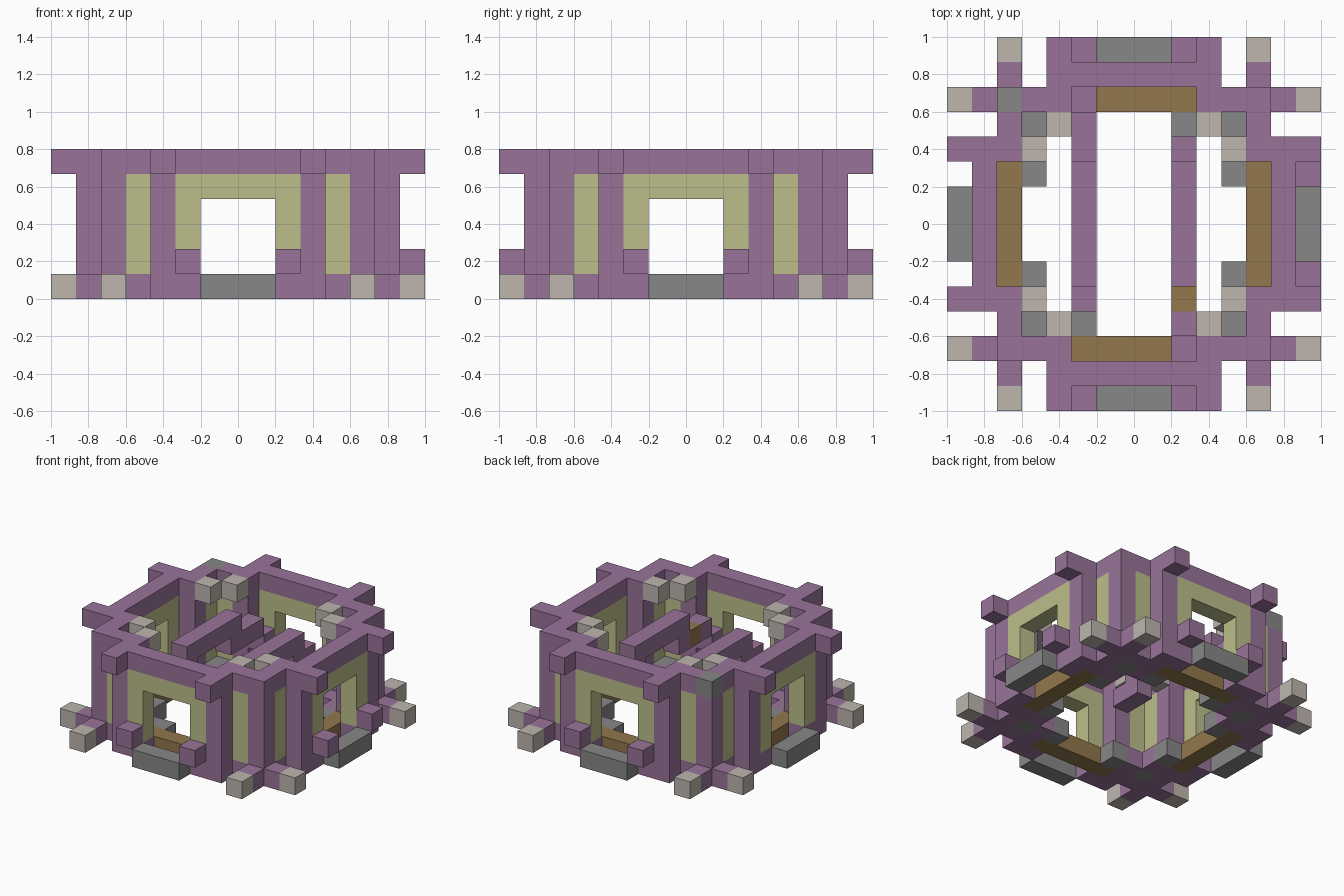
import bpy, bmesh

cube = bpy.data.objects.get("Cube")
if cube:
    bpy.data.objects.remove(cube)

U = 2 / 15  # edge of one block


def material(name, rgb):
    col = [(c / 255 / 12.92) if c < 11 else ((c / 255 + 0.055) / 1.055) ** 2.4 for c in rgb] + [1]
    m = bpy.data.materials.new(name)
    m.use_nodes = True
    m.diffuse_color = col
    m.node_tree.nodes["Principled BSDF"].inputs["Base Color"].default_value = col
    return m


PURPLE = material("purple wood", (153, 116, 153))
YELLOW = material("pale yellow", (188, 190, 138))
BEIGE = material("beige lamp", (189, 182, 174))
GREY = material("grey stone", (135, 135, 135))
BROWN = material("brown plank", (146, 119, 76))


def images(box, mode):
    """Copies of a block range under the symmetry of the plan."""
    x, y, z = box
    flip = lambda r: (-r[1], -r[0])
    if mode == "one":
        return {box}
    if mode == "turn":
        return {box, (flip(x), flip(y), z)}
    out = set()
    for a, b in ((x, y), (y, x)):
        for p in (a, flip(a)):
            for q in (b, flip(b)):
                out.add((p, q, z))
    return out


def part(name, mat, *boxes, mode="all", skip=()):
    """Blocks given as inclusive ranges of cells, joined into one object."""
    bm = bmesh.new()
    done = set()
    for box in boxes:
        done |= images(box, mode)
    for x, y, z in sorted(done - set(skip)):
        r = bmesh.ops.create_cube(bm, size=1)
        for v in r["verts"]:
            for i, (lo, hi) in enumerate((x, y, z)):
                base = 0.5 if i == 2 else 0
                v.co[i] = U * ((lo + hi) / 2 + base + v.co[i] * (hi - lo + 1))
    me = bpy.data.meshes.new(name)
    bm.to_mesh(me)
    bm.free()
    me.materials.append(mat)
    ob = bpy.data.objects.new(name, me)
    bpy.context.collection.objects.link(ob)
    return ob


def c(n):
    return (n, n)


# Floor frame with its projecting corner beams and lamps
part("floor_frame", PURPLE,
     ((2, 3), c(6), c(0)), ((3, 4), c(5), c(0)), (c(5), c(5), c(0)),
     (c(3), c(4), c(0)), (c(5), c(6), c(0)))
part("floor_lamps", BEIGE, (c(5), c(7), c(0)))
part("floor_planks", BROWN, ((-2, 2), c(5), c(0)))
part("floor_stones", GREY, (c(4), c(4), c(0)), (c(2), c(4), c(0)))

# Door steps and the posts beside them
part("door_steps", GREY, ((-1, 1), c(7), c(0)))
part("step_posts", PURPLE, (c(2), c(7), c(1)),
     skip=[(c(-7), c(2), c(1)), (c(-7), c(-2), c(1))])

# Pillars and wall panels around the openings
part("pillars", PURPLE, (c(3), (5, 6), (1, 4)), (c(5), c(5), (1, 4)))
part("wall_panels", YELLOW, (c(2), c(6), (1, 4)), (c(4), c(5), (1, 4)),
     ((-1, 1), c(6), c(4)))

# Roof frame, one stone corner, and hanging lamps inside the corners
corner = (c(-5), c(5), c(5))
part("roof_frame", PURPLE, ((-3, 3), c(6), c(5)), ((3, 4), c(5), c(5)),
     (c(5), c(5), c(5)), (c(3), c(7), c(5)), skip=[corner])
part("roof_corner_stone", GREY, corner, mode="one")
part("roof_lamps", BEIGE, (c(3), c(4), c(5)))

# Two stepped beams crossing the middle, turned half round from each other
part("cross_beams", PURPLE, (c(-2), (-2, 2), c(4)), (c(-2), (-3, -2), c(3)),
     (c(-2), c(2), c(3)), (c(-2), c(4), c(3)), (c(-2), c(5), c(2)), mode="turn")
part("cross_beam_joint", PURPLE, (c(-2), c(3), c(3)), mode="one")
part("cross_beam_plank", BROWN, (c(2), c(-3), c(3)), mode="one")
